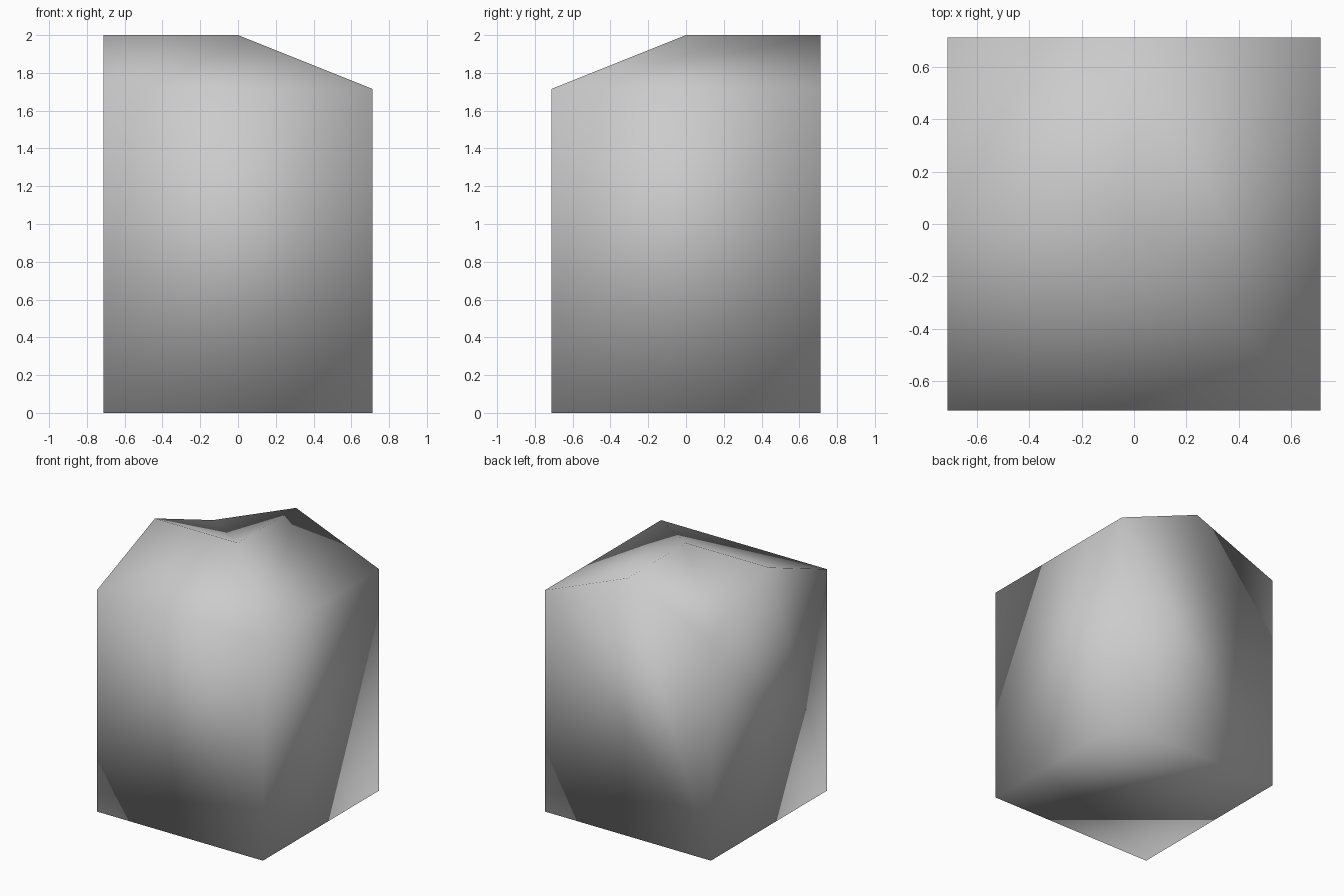
import bpy, bmesh

if "Cube" in bpy.data.objects:
    bpy.data.objects.remove(bpy.data.objects["Cube"])

W, EAVE, RIDGE = 0.712, 1.715, 2.0   # half width, wall height, ridge height

bm = bmesh.new()

# square wall block: floor and eave corners, counter-clockwise from front left
corners = [(-W, -W), (W, -W), (W, W), (-W, W)]
floor = [bm.verts.new((x, y, 0)) for x, y in corners]
eave = [bm.verts.new((x, y, EAVE)) for x, y in corners]

# L-shaped ridge: left gable, centre turn, back gable
left, centre, back = [bm.verts.new((x, y, RIDGE)) for x, y in [(-W, 0), (0, 0), (0, W)]]

# floor and walls; the left and back walls rise to gable peaks
bm.faces.new(floor[::-1])
peaks = [[], [], [back], [left]]
for i in range(4):
    j = (i + 1) % 4
    bm.faces.new([floor[i], floor[j], eave[j]] + peaks[i] + [eave[i]])

# roof: two outer slopes meeting at the hip, two inner slopes at the valley
fl, fr, br, bl = eave
for face in [(fl, fr, centre, left), (fr, br, back, centre),
             (bl, left, centre), (bl, centre, back)]:
    bm.faces.new(face)

bmesh.ops.recalc_face_normals(bm, faces=bm.faces)
for f in bm.faces:
    f.smooth = True

mesh = bpy.data.meshes.new("corner_roof_block")
bm.to_mesh(mesh)
bm.free()
block = bpy.data.objects.new("corner_roof_block", mesh)
bpy.context.collection.objects.link(block)
